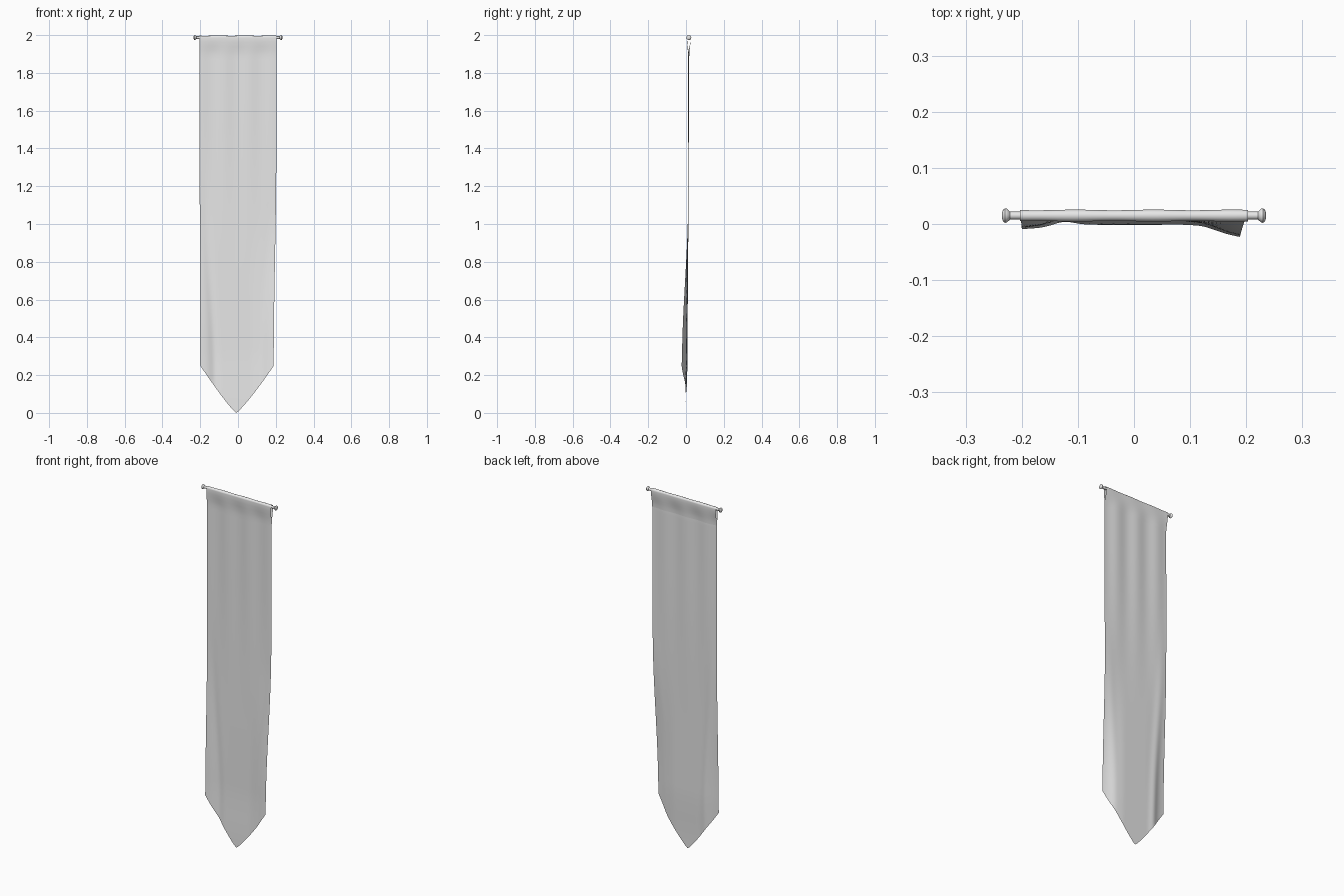
import bpy, bmesh, math
from mathutils import Matrix, Vector

cube = bpy.data.objects.get("Cube")
if cube:
    bpy.data.objects.remove(cube, do_unlink=True)

ROD_Y, ROD_Z = 0.015, 1.987
SLEEVE_R = 0.010
HEM_Z = 1.89

grey = bpy.data.materials.new("pale_grey")
grey.use_nodes = True
grey.diffuse_color = (0.8, 0.8, 0.8, 1)
grey.node_tree.nodes["Principled BSDF"].inputs["Base Color"].default_value = (0.8, 0.8, 0.8, 1)


def finish(bm, name, angle):
    mesh = bpy.data.meshes.new(name)
    bm.to_mesh(mesh)
    bm.free()
    obj = bpy.data.objects.new(name, mesh)
    bpy.context.collection.objects.link(obj)
    mesh.materials.append(grey)
    bpy.ops.object.select_all(action='DESELECT')
    obj.select_set(True)
    bpy.context.view_layer.objects.active = obj
    bpy.ops.object.shade_smooth_by_angle(angle=math.radians(angle))
    return obj


def smooth(a, b, v):
    t = min(max((v - a) / (b - a), 0), 1)
    return t * t * (3 - 2 * t)


def lathe_x(name, profile, sides=20):
    """Spin (x, radius) points around the rod axis."""
    bm = bmesh.new()
    rings = []
    for x, r in profile:
        rings.append([bm.verts.new((x, ROD_Y + r * math.cos(a), ROD_Z + r * math.sin(a)))
                      for a in (2 * math.pi * i / sides for i in range(sides))])
    for p, q in zip(rings, rings[1:]):
        for i in range(sides):
            j = (i + 1) % sides
            bm.faces.new((p[i], p[j], q[j], q[i]))
    bm.faces.new(rings[0])
    bm.faces.new(rings[-1])
    bmesh.ops.recalc_face_normals(bm, faces=bm.faces)
    return finish(bm, name, 40)


# Rod with a rounded knob at each end
lathe_x("rod", [(-0.226, 0.007), (0.226, 0.007)])
for side, name in ((-1, "right_knob"), (1, "left_knob")):
    half = [(0.221, 0.007), (0.224, 0.010), (0.227, 0.0125), (0.230, 0.013),
            (0.233, 0.011), (0.235, 0.006)]
    lathe_x(name, [(side * x, r) for x, r in half])


def drape(x, z):
    """Depth of the hanging sheet: soft folds, with the lower sides curling forward."""
    low = smooth(1.5, 0.25, z)
    y = 0.013 - 0.007 * low - 0.008 * smooth(0.35, 0.0, z)
    y += 0.0022 * math.cos(x * 48 + 0.4) * smooth(0.7, 1.8, z)
    # creases that drift inward as they fall
    crease = 0.175 - 0.05 * smooth(1.3, 0.2, z)
    for side, depth, curl in ((-1, 0.007, 0.014), (1, 0.003, 0.031)):
        s = side * x
        y += depth * low * math.exp(-((s - crease) / 0.025) ** 2)
        y -= curl * smooth(1.1, 0.25, z) * smooth(0.06, 0.22, s) ** 1.2
    return y


def outline(u, v):
    """Front sheet point: u across (-1..1), v down (0..1), ending in a point."""
    bottom = 0.25 * abs(u) ** 1.15
    z = ROD_Z + (bottom - ROD_Z) * v
    low = smooth(1.4, 0.25, z)
    x = u * (0.203 - (0.014 if u > 0 else 0.003) * low)
    x -= 0.009 * smooth(0.4, 0, z) * (1 - abs(u))
    return x, z


# Cloth: back hem, sleeve over the rod, then the long front sheet
COLS, ROWS, ARC, HEM = 48, 80, 12, 6
bm = bmesh.new()
columns = []
for i in range(COLS + 1):
    u = 2 * i / COLS - 1
    x = u * 0.203
    r = SLEEVE_R + 0.0006 * math.sin(x * 45)
    pts = []
    for k in range(HEM):
        z = HEM_Z + (ROD_Z - HEM_Z) * k / HEM
        y = drape(x, z) + 0.002
        t = smooth(HEM_Z, ROD_Z, z)
        pts.append((x, y + (ROD_Y + r - y) * t, z))
    for k in range(ARC + 1):
        a = math.pi * k / ARC
        pts.append((x, ROD_Y + r * math.cos(a), ROD_Z + r * math.sin(a)))
    for k in range(1, ROWS + 1):
        px, pz = outline(u, k / ROWS)
        y = drape(px, pz)
        t = smooth(HEM_Z, ROD_Z, pz)
        pts.append((px, y + (ROD_Y - r - y) * t, pz))
    columns.append([bm.verts.new(p) for p in pts])
for p, q in zip(columns, columns[1:]):
    for k in range(len(p) - 1):
        bm.faces.new((p[k], p[k + 1], q[k + 1], q[k]))
finish(bm, "banner_cloth", 60)
